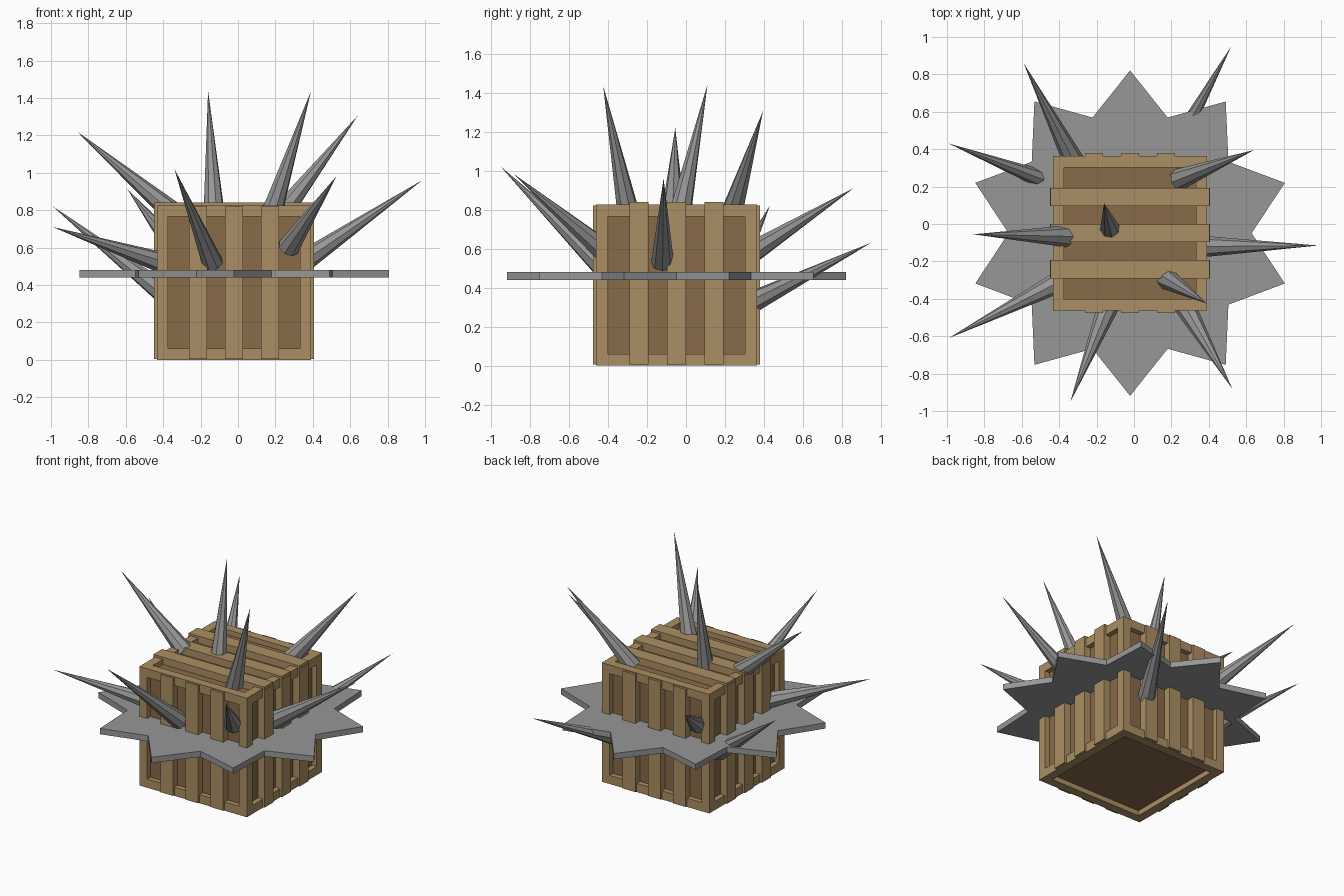
import bpy
import bmesh
from math import sin, cos, pi
from mathutils import Vector, Matrix

if "Cube" in bpy.data.objects:
    bpy.data.objects.remove(bpy.data.objects["Cube"], do_unlink=True)


def material(name, rgb):
    m = bpy.data.materials.new(name)
    m.use_nodes = True
    m.diffuse_color = (*rgb, 1)
    m.node_tree.nodes["Principled BSDF"].inputs["Base Color"].default_value = (*rgb, 1)
    return m


wood = material("light wood", (0.41, 0.275, 0.125))
dark_wood = material("dark wood", (0.25, 0.147, 0.066))
steel = material("grey steel", (0.31, 0.31, 0.31))


def finish(name, bm, *mats):
    bmesh.ops.recalc_face_normals(bm, faces=bm.faces)
    mesh = bpy.data.meshes.new(name)
    bm.to_mesh(mesh)
    bm.free()
    for m in mats:
        mesh.materials.append(m)
    obj = bpy.data.objects.new(name, mesh)
    bpy.context.collection.objects.link(obj)
    return obj


def add_box(bm, centre, size):
    mat = Matrix.Translation(centre) @ Matrix.Diagonal((*size, 1))
    return bmesh.ops.create_cube(bm, size=1, matrix=mat)


HALF = 0.4125
RECESS = 0.035
RAISE = 0.015
CENTRE = Vector((-0.021, -0.049, HALF))

# Crate body: every side has a frame around a sunken dark panel
bm = bmesh.new()
add_box(bm, CENTRE, (HALF * 2,) * 3)
bm.normal_update()
panels = list(bm.faces)
bmesh.ops.inset_individual(bm, faces=panels, thickness=0.085, depth=0)
for face in panels:
    inward = -face.normal * RECESS
    new = bmesh.ops.extrude_discrete_faces(bm, faces=[face])["faces"][0]
    bmesh.ops.translate(bm, verts=new.verts, vec=inward)
    new.material_index = 1
finish("crate_body", bm, wood, dark_wood)

# Raised planks: three on each upright side and three across the top
thick = RECESS + RAISE
mid = HALF + RAISE - thick / 2
sides = {"front": (1, -1), "back": (1, 1), "left": (0, 1), "right": (0, -1), "top": (2, 1)}
for side, (axis, sign) in sides.items():
    bm = bmesh.new()
    across = 0 if axis == 1 else 1
    along = 3 - axis - across
    for step in (-1, 0, 1):
        pos, size = Vector(), Vector()
        pos[axis], size[axis] = sign * mid, thick
        pos[across], size[across] = step * 0.193, 0.097
        size[along] = 0.85 if side == "top" else 0.815
        add_box(bm, CENTRE + pos, size)
    finish(side + "_planks", bm, wood)

# Ten-pointed star plate around the crate
bm = bmesh.new()
ring = []
for i in range(20):
    r = 0.87 if i % 2 == 0 else 0.65
    a = pi / 2 + i * pi / 10
    ring.append(bm.verts.new((CENTRE.x + r * cos(a), CENTRE.y + r * sin(a), 0.44)))
plate = bm.faces.new(ring)
top = bmesh.ops.extrude_face_region(bm, geom=[plate])["geom"]
bmesh.ops.translate(bm, verts=[v for v in top if isinstance(v, bmesh.types.BMVert)],
                    vec=(0, 0, 0.04))
finish("star_plate", bm, steel)

# Spikes: point on the crate surface, then tip
spikes = [
    ("back_right_spike", (-0.34, 0.37, 0.60), (-0.59, 0.86, 0.91)),
    ("back_left_spike", (0.20, 0.37, 0.34), (0.52, 0.95, 0.63)),
    ("right_rear_spike", (-0.44, 0.22, 0.39), (-0.99, 0.43, 0.82)),
    ("right_top_spike", (-0.40, -0.065, 0.83), (-0.86, -0.055, 1.22)),
    ("right_front_spike", (-0.44, -0.33, 0.53), (-0.99, -0.61, 0.71)),
    ("front_right_spike", (-0.15, -0.47, 0.55), (-0.34, -0.95, 1.02)),
    ("front_left_spike", (0.29, -0.47, 0.63), (0.525, -0.88, 0.98)),
    ("left_spike", (0.40, -0.12, 0.56), (0.985, -0.115, 0.96)),
    ("top_rear_spike", (0.27, 0.25, 0.83), (0.64, 0.395, 1.305)),
    ("top_front_spike", (0.195, -0.305, 0.83), (0.39, -0.425, 1.435)),
    ("top_middle_spike", (-0.13, -0.02, 0.83), (-0.16, 0.11, 1.44)),
]
for name, root, tip in spikes:
    root, tip = Vector(root), Vector(tip)
    direction = (tip - root).normalized()
    root -= direction * 0.05
    length = (tip - root).length
    bm = bmesh.new()
    bmesh.ops.create_cone(
        bm, cap_ends=True, segments=8, radius1=0.058, radius2=0, depth=length,
        matrix=Matrix.Translation((root + tip) / 2)
        @ direction.to_track_quat("Z", "Y").to_matrix().to_4x4())
    bmesh.ops.remove_doubles(bm, verts=bm.verts, dist=0.0001)
    finish(name, bm, steel)
